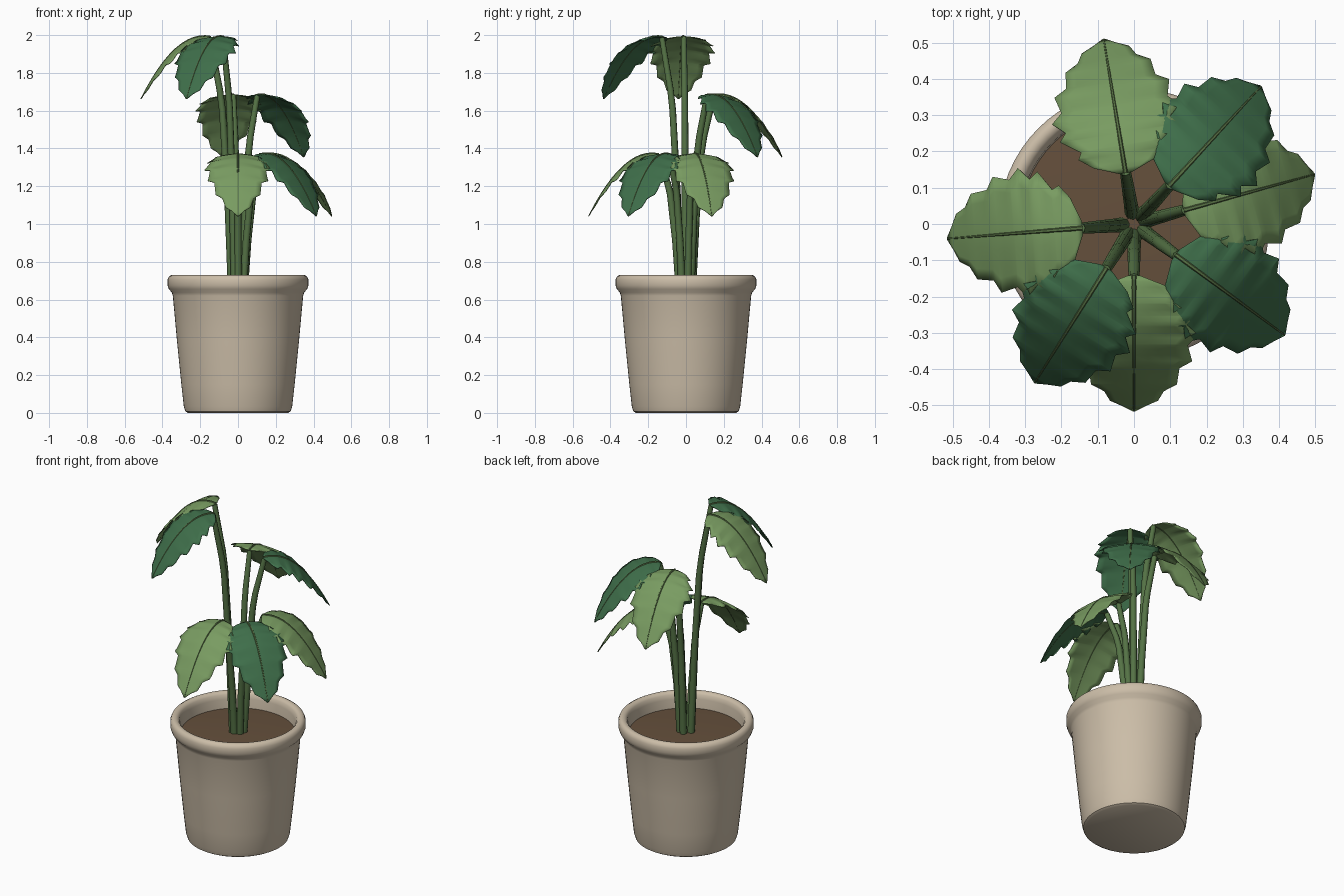
import bpy, bmesh, math
from mathutils import Vector

if "Cube" in bpy.data.objects:
    bpy.data.objects.remove(bpy.data.objects["Cube"])


def material(name, rgb):
    m = bpy.data.materials.new(name)
    m.diffuse_color = (*rgb, 1)
    m.use_nodes = True
    m.node_tree.nodes["Principled BSDF"].inputs["Base Color"].default_value = m.diffuse_color
    return m


POT = material("cream_clay", (0.60, 0.51, 0.39))
SOIL = material("soil", (0.13, 0.08, 0.045))
STEM = material("stem_green", (0.09, 0.17, 0.06))
LIGHT = material("light_leaf", (0.19, 0.33, 0.12))
DARK = material("dark_leaf", (0.05, 0.16, 0.07))
RIB = material("rib_green", (0.10, 0.17, 0.06))


def finish(name, bm, mat, angle=40):
    bmesh.ops.recalc_face_normals(bm, faces=bm.faces)
    me = bpy.data.meshes.new(name)
    bm.to_mesh(me)
    bm.free()
    me.materials.append(mat)
    ob = bpy.data.objects.new(name, me)
    bpy.context.collection.objects.link(ob)
    bpy.ops.object.select_all(action='DESELECT')
    ob.select_set(True)
    bpy.context.view_layer.objects.active = ob
    bpy.ops.object.shade_smooth_by_angle(angle=math.radians(angle))
    return ob


def lathe(name, profile, mat, steps=64):
    bm = bmesh.new()
    vs = [bm.verts.new((r, 0, z)) for r, z in profile]
    es = [bm.edges.new(p) for p in zip(vs, vs[1:])]
    bmesh.ops.spin(bm, geom=vs + es, cent=(0, 0, 0), axis=(0, 0, 1),
                   angle=math.tau, steps=steps)
    bmesh.ops.remove_doubles(bm, verts=bm.verts, dist=1e-4)
    return finish(name, bm, mat)


def tube(name, pts, radii, mat, sides=8):
    bm = bmesh.new()
    rings = []
    for i, p in enumerate(pts):
        d = (pts[min(i + 1, len(pts) - 1)] - pts[max(i - 1, 0)]).normalized()
        side = Vector((-pts[-1].y, pts[-1].x, 0)).normalized()
        up = d.cross(side)
        rings.append([bm.verts.new(p + radii[i] * (math.cos(a) * side + math.sin(a) * up))
                      for a in (math.tau * k / sides for k in range(sides))])
    for a, b in zip(rings, rings[1:]):
        for k in range(sides):
            n = (k + 1) % sides
            bm.faces.new((a[k], a[n], b[n], b[k]))
    bm.faces.new(rings[0])
    bm.faces.new(rings[-1])
    return finish(name, bm, mat, 50)


# Toothed leaf outline: (fraction along the leaf, half width)
OUTLINE = [(0, .018), (.07, .085), (.15, .122), (.20, .112), (.30, .165), (.36, .145),
           (.44, .178), (.51, .148), (.63, .160), (.68, .125), (.80, .118),
           (.85, .082), (.92, .066), (.96, .032), (1, .003)]
R0, R1 = 0.143, 0.515


def half_width(t):
    for (a, wa), (b, wb) in zip(OUTLINE, OUTLINE[1:]):
        if t <= b:
            return wa + (wb - wa) * (t - a) / (b - a)
    return OUTLINE[-1][1]


def spine(t, top):
    r = R0 + (R1 - R0) * t
    return r, top - 2.95 * (r - 0.18) ** 2


def leaf(name, angle, top, mat):
    c, s = math.cos(angle), math.sin(angle)
    place = lambda r, v, z: Vector((r * c - v * s, r * s + v * c, z))
    # blade: arched along its length, drooping and rippled towards the edges
    ts = sorted({t for t, _ in OUTLINE} | {i / 24 for i in range(25)})
    bm = bmesh.new()
    rows = []
    for t in ts:
        w = half_width(t)
        r, z = spine(t, top)
        row = []
        for k in range(-4, 5):
            v = w * k / 4
            q = abs(v) / 0.18
            dz = -0.036 * q ** 1.5 + 0.006 * q * math.sin(t * 40)
            row.append(bm.verts.new(place(r, v, z + dz)))
        rows.append(row)
    for a, b in zip(rows, rows[1:]):
        for k in range(8):
            bm.faces.new((a[k], a[k + 1], b[k + 1], b[k]))
    ob = finish(name, bm, mat)
    mod = ob.modifiers.new("thickness", 'SOLIDIFY')
    mod.thickness = 0.004
    mod.offset = 0
    # midrib
    pts = []
    for i in range(13):
        r, z = spine(i / 12, top)
        pts.append(place(r, 0, z + 0.001))
    tube(name + "_midrib", pts, [0.007 - 0.004 * i / 12 for i in range(13)], RIB, 6)


def stem(name, angle, top):
    c, s = math.cos(angle), math.sin(angle)
    z0, z1 = 0.62, top - 0.008
    path = [(0.032, 0), (0.055, .4), (0.083, .72), (0.097, .80), (0.15, 1)]
    pts = [Vector((r * c, r * s, z0 + (z1 - z0) * f)) for r, f in path]
    tube(name, pts, [.021, .019, .018, .0175, .015], STEM)


# Pot with rolled rim, and the soil
lathe("pot", [(0, 0), (.265, 0), (.279, .008), (.287, .035), (.30, .15), (.323, .38),
              (.345, .62), (.350, .637), (.366, .655), (.373, .675), (.373, .705),
              (.366, .722), (.352, .73), (.335, .727), (.324, .715), (.318, .69),
              (.312, .60), (0, .60)], POT)
lathe("soil", [(0, .645), (.2, .642), (.316, .635), (.312, .605), (0, .605)], SOIL, 48)

# Leaves: direction in degrees, height, colour
for i, (deg, top, mat) in enumerate([
        (-90, 1.372, LIGHT), (-36.4, 1.372, DARK), (15.4, 1.372, LIGHT),
        (47.3, 1.685, DARK), (99.3, 1.685, LIGHT),
        (184.5, 1.993, LIGHT), (238, 1.993, DARK)], 1):
    stem(f"stem_{i}", math.radians(deg), top)
    leaf(f"leaf_{i}", math.radians(deg), top, mat)
